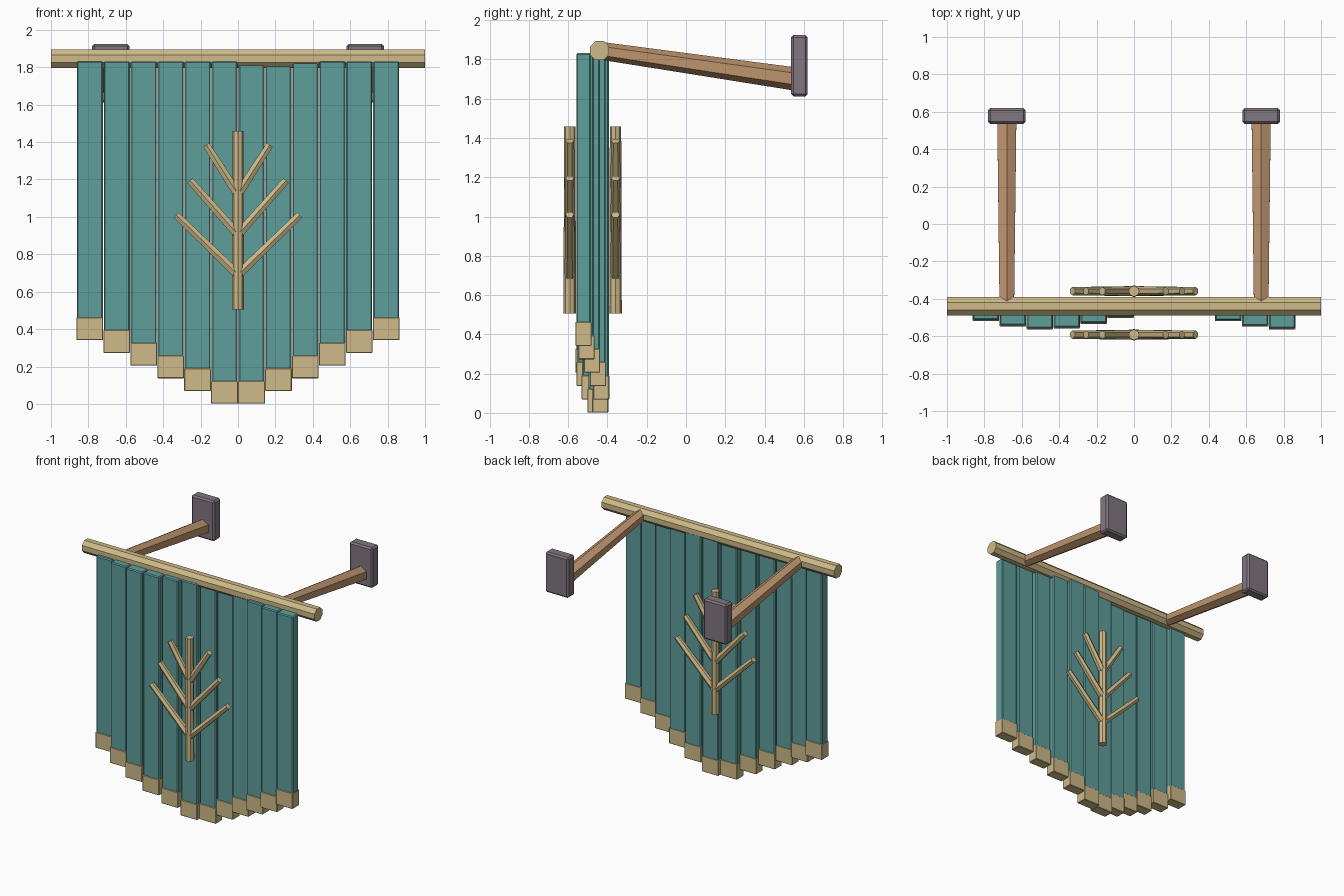
import bpy, bmesh, math
from mathutils import Vector

cube = bpy.data.objects.get("Cube")
if cube:
    bpy.data.objects.remove(cube, do_unlink=True)


def material(name, rgb):
    mat = bpy.data.materials.new(name)
    mat.use_nodes = True
    mat.diffuse_color = (*rgb, 1)
    mat.node_tree.nodes["Principled BSDF"].inputs["Base Color"].default_value = (*rgb, 1)
    return mat


TEAL = material("teal cloth", (0.112, 0.342, 0.328))
TAN = material("pale wood", (0.62, 0.49, 0.25))
BROWN = material("warm wood", (0.51, 0.296, 0.155))
GREY = material("purple grey stone", (0.22, 0.18, 0.215))


def finish(name, bm, mat):
    mesh = bpy.data.meshes.new(name)
    bmesh.ops.recalc_face_normals(bm, faces=bm.faces)
    bm.to_mesh(mesh)
    bm.free()
    mesh.materials.append(mat)
    obj = bpy.data.objects.new(name, mesh)
    bpy.context.collection.objects.link(obj)
    return obj


def box(name, low, high, mat, bevel):
    """Bevelled box between two corners."""
    low, high = Vector(low), Vector(high)
    bm = bmesh.new()
    bmesh.ops.create_cube(bm, size=1)
    for v in bm.verts:
        v.co = (low + high) / 2 + v.co * (high - low)
    bmesh.ops.bevel(bm, geom=bm.edges[:], offset=bevel, segments=1, affect='EDGES')
    return finish(name, bm, mat)


def rod(name, start, end, r1, r2, sides, mat, turn=0.0):
    """Tapered prism between two points; turn rotates the corners."""
    start, end = Vector(start), Vector(end)
    axis = (end - start).normalized()
    side = axis.cross(Vector((0, 1, 0)))
    if side.length < 0.5:
        side = axis.cross(Vector((1, 0, 0)))
    side.normalize()
    other = axis.cross(side)
    bm = bmesh.new()
    rings = []
    for point, r in ((start, r1), (end, r2)):
        angles = [turn + math.tau * k / sides for k in range(sides)]
        rings.append([bm.verts.new(point + r * (side * math.cos(a) + other * math.sin(a)))
                      for a in angles])
        bm.faces.new(rings[-1])
    for k in range(sides):
        n = (k + 1) % sides
        bm.faces.new((rings[0][k], rings[0][n], rings[1][n], rings[1][k]))
    return finish(name, bm, mat)


# Crossbar
rod("crossbar", (-1, -0.44, 1.845), (1, -0.44, 1.845), 0.053, 0.053, 8, TAN, math.pi / 8)

# Wall mounts and support arms
for label, s in (("left", 1), ("right", -1)):
    x = 0.68 * s
    box(label + "_wall_mount", (x - 0.1, 0.535, 1.612), (x + 0.1, 0.62, 1.925), GREY, 0.012)
    rod(label + "_support_arm", (x, -0.44, 1.845), (x, 0.56, 1.7), 0.045, 0.059, 6, BROWN)

# Hanging cloth strips in a gentle wave, with pale ends
COUNT, PITCH, WIDTH, DEPTH = 12, 0.144, 0.139, 0.075
for i in range(COUNT):
    x = (i - (COUNT - 1) / 2) * PITCH
    y = -0.4755 - 0.046 * math.sin(0.7 * i)
    bottom = 0.341 - 0.068 * min(i, COUNT - 1 - i)
    hw, hd = WIDTH / 2, DEPTH / 2
    box(f"cloth_strip_{i + 1}", (x - hw, y - hd, bottom + 0.005),
        (x + hw, y + hd, 1.832), TEAL, 0.007)
    box(f"strip_end_{i + 1}", (x - hw - 0.002, y - hd - 0.005, bottom),
        (x + hw + 0.002, y + hd + 0.002, bottom + 0.122), TAN, 0.003)

# Branching tree emblem on both sides of the cloth
BRANCHES = ((0.69, 0.33, 1.01), (0.905, 0.257, 1.195), (1.12, 0.17, 1.385))
for face, y in (("front", -0.592), ("back", -0.359)):
    rod(face + "_tree_trunk", (0, y, 0.505), (0, y, 1.458), 0.032, 0.029, 8, TAN)
    for n, (z0, reach, z1) in enumerate(BRANCHES, 1):
        for label, s in (("left", 1), ("right", -1)):
            rod(f"{face}_{label}_branch_{n}", (0, y, z0), (reach * s, y, z1),
                0.027, 0.022, 6, TAN, math.pi / 6)
